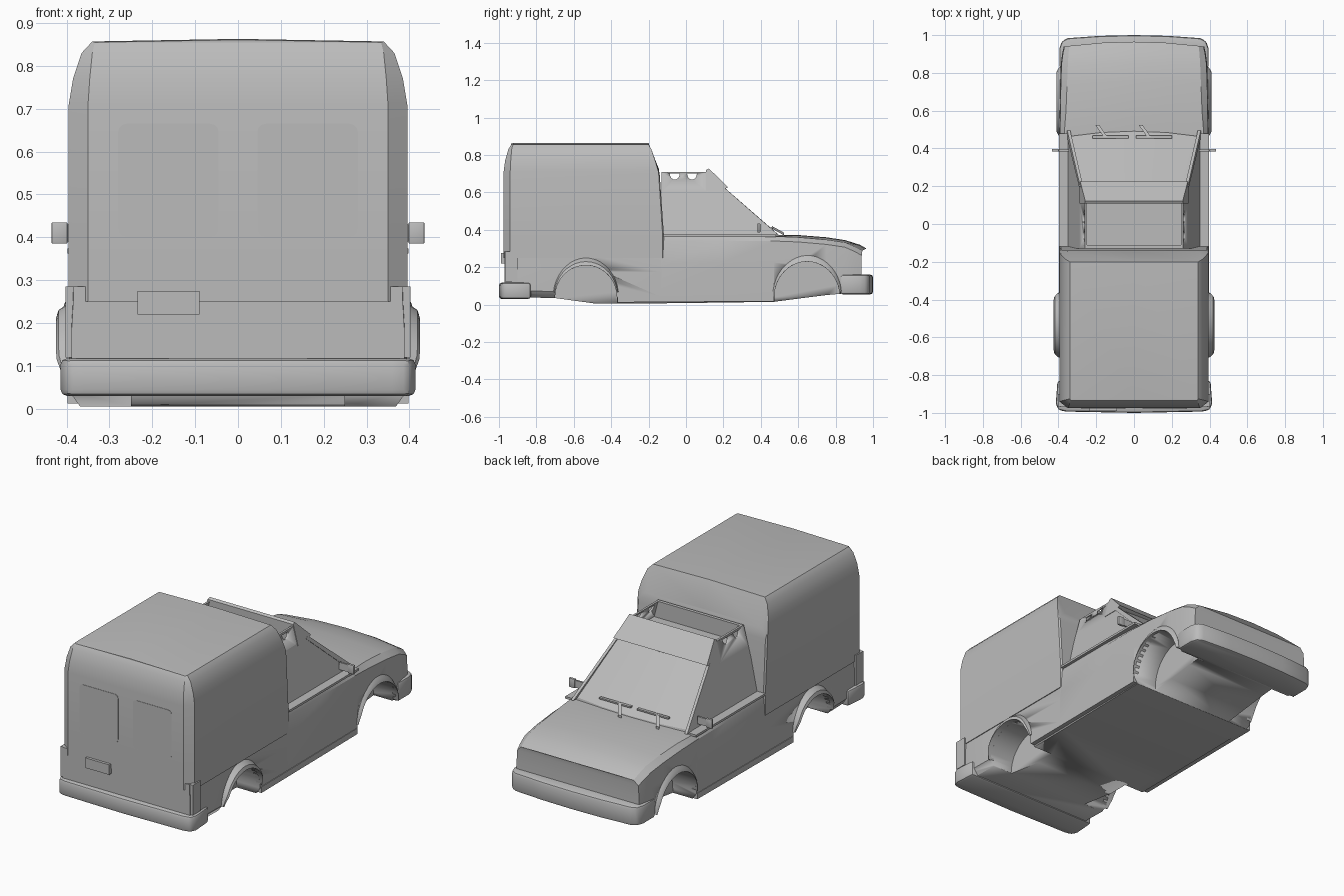
import bpy, bmesh, math

if "Cube" in bpy.data.objects:
    bpy.data.objects.remove(bpy.data.objects["Cube"])

paint = bpy.data.materials.new("light_grey")
paint.diffuse_color = (0.5, 0.5, 0.5, 1)
paint.use_nodes = True
paint.node_tree.nodes["Principled BSDF"].inputs["Base Color"].default_value = paint.diffuse_color


def finish(name, bm, bevel=0.0, angle=30):
    bmesh.ops.recalc_face_normals(bm, faces=bm.faces)
    me = bpy.data.meshes.new(name)
    bm.to_mesh(me)
    bm.free()
    ob = bpy.data.objects.new(name, me)
    bpy.context.collection.objects.link(ob)
    me.materials.append(paint)
    bpy.ops.object.select_all(action='DESELECT')
    ob.select_set(True)
    bpy.context.view_layer.objects.active = ob
    if bevel:
        m = ob.modifiers.new("bevel", 'BEVEL')
        m.width, m.segments = bevel, 2
        bpy.ops.object.modifier_apply(modifier=m.name)
    bpy.ops.object.shade_smooth_by_angle(angle=math.radians(angle))
    return ob


def loft(name, rings):
    """Skin half rings of (x, y, z), bottom to top centre, mirrored in x."""
    bm = bmesh.new()
    loops, n = [], len(rings[0])
    for r in rings:
        full = list(r) + [(-x, y, z) for x, y, z in reversed(r[:-1])]
        loops.append([bm.verts.new(p) for p in full])
    k = len(loops[0])
    for a, b in zip(loops, loops[1:]):
        for i in range(k):
            j = (i + 1) % k
            bm.faces.new((a[i], a[j], b[j], b[i]))
    for c in (loops[0], loops[-1]):
        for i in range(n - 2):
            bm.faces.new((c[i], c[i + 1], c[k - 2 - i], c[k - 1 - i]))
        bm.faces.new((c[n - 2], c[n - 1], c[n]))
    return finish(name, bm)


def extrude(name, pts, lo, hi, axis='x', mirror=False, bevel=0.0):
    """Extrude a 2D outline along an axis; lo and hi may depend on the point."""
    bm = bmesh.new()
    for s in ((1, -1) if mirror else (1,)):
        ends = []
        for lim in (lo, hi):
            ring = []
            for a, b in pts:
                t = lim(a, b) if callable(lim) else lim
                x, y, z = {'x': (t, a, b), 'y': (a, t, b), 'z': (a, b, t)}[axis]
                ring.append(bm.verts.new((s * x, y, z)))
            ends.append(ring)
            bm.faces.new(ring)
        for i in range(len(pts)):
            j = (i + 1) % len(pts)
            bm.faces.new((ends[0][i], ends[0][j], ends[1][j], ends[1][i]))
    return finish(name, bm, bevel)


def rect(x0, x1, z0, z1, r=0.0):
    if not r:
        return [(x0, z0), (x1, z0), (x1, z1), (x0, z1)]
    out = []
    for cx, cz, a0 in ((x1 - r, z1 - r, 0), (x0 + r, z1 - r, 90),
                       (x0 + r, z0 + r, 180), (x1 - r, z0 + r, 270)):
        out += [(cx + r * math.cos(math.radians(a0 + d)),
                 cz + r * math.sin(math.radians(a0 + d))) for d in (0, 30, 60, 90)]
    return out


def cut(ob, cutter):
    m = ob.modifiers.new("cut", 'BOOLEAN')
    m.operation, m.solver, m.object = 'DIFFERENCE', 'EXACT', cutter
    bpy.context.view_layer.objects.active = ob
    bpy.ops.object.modifier_apply(modifier=m.name)
    bpy.data.objects.remove(cutter)


def arc(cy, cz, a, b, d0, d1, n=18):
    return [(cy + a * math.cos(math.radians(d0 + (d1 - d0) * i / n)),
             cz + b * math.sin(math.radians(d0 + (d1 - d0) * i / n))) for i in range(n + 1)]


# Lower body: stations of y, bottom, top, half width, top half width, crown
stations = [(-.97, .045, .285, .388, .385, 0), (-.93, .04, .285, .394, .39, 0),
            (-.7, .035, .285, .394, .39, 0), (-.48, .005, .285, .394, .39, 0),
            (-.135, .007, .285, .394, .39, 0), (-.125, .007, .365, .394, .38, 0),
            (.2, .011, .365, .395, .38, 0), (.47, .015, .365, .395, .37, .008),
            (.6, .032, .36, .394, .36, .012), (.75, .051, .347, .391, .354, .013),
            (.85, .06, .332, .387, .35, .013), (.93, .06, .308, .38, .346, .012),
            (.965, .07, .288, .372, .342, .012)]
rings = []
for y, zb, zt, w, wt, c in stations:
    half = [(w - .025, zb), (w, zb + .035), (w, zb + (zt - zb) * .6),
            (w - .004, zt - .025), (wt, zt), (wt * .5, zt + c * .8), (0, zt + c)]
    bow = .03 if y > .9 else 0
    rings.append([(x, y - bow * (x / .4) ** 2, z) for x, z in half])
body = loft("lower_body", rings)

# Wheel wells and arch lips: centre y, half length, inner and outer height, reach
for label, cy, a, h, h2, reach in (("rear", -.535, .165, .17, .21, .425),
                                   ("front", .647, .175, .19, .225, .41)):
    well = arc(cy, .04, a, h, 0, 180) + [(cy - a, -.1), (cy + a, -.1)]
    cut(body, extrude("well_cutter", well, .25, .6, mirror=True))
    inner, outer = arc(cy, .04, a, h, 8, 172), arc(cy, .04, a + .012, h2, 8, 172)
    bm = bmesh.new()
    for s in (1, -1):
        rows = []
        for (y0, z0), (y1, z1) in zip(inner, outer):
            k = min(1, (z0 - .04) / .08)
            out = .396 + (reach - .396) * k
            rows.append([bm.verts.new((s * x, y, z)) for x, y, z in (
                (.37, y0, z0), (out, y0, z0), (out - .006 * k, (y0 + y1) / 2, (z0 + z1) / 2),
                (.39, y1, z1))])
        for p, q in zip(rows, rows[1:]):
            for i in range(4):
                bm.faces.new((p[i], p[(i + 1) % 4], q[(i + 1) % 4], q[i]))
        bm.faces.new(rows[0])
        bm.faces.new(rows[-1])
    finish(label + "_arch_lips", bm)

# Cargo box: rear face ring, two shoulder rings and front face ring
heights = [(.395, .25), (.395, .37), (.395, .71), (.385, .77), (.365, .83), (.34, .857), (0, .863)]
rear = [(.35, -.975, .25), (.35, -.975, .37), (.35, -.975, .71), (.346, -.967, .77),
        (.34, -.95, .83), (.334, -.935, .855), (0, -.935, .861)]
rear_y = [-.94, -.94, -.94, -.937, -.932, -.925, -.925]
front_y = [-.125, -.125, -.147, -.165, -.185, -.2, -.2]
front = [(.388, -.118, .25), (.388, -.118, .37), (.386, -.138, .66), (.38, -.14, .69),
         (.365, -.143, .71), (.34, -.145, .72), (0, -.145, .725)]
loft("cargo_box", [rear, [(x, y, z) for (x, z), y in zip(heights, rear_y)],
                   [(x, y, z) for (x, z), y in zip(heights, front_y)], front])

# Rear doors: window panes, number plate, corner lamps
extrude("rear_windows", rect(.045, .28, .40, .665, .02), -.977, -.97, 'y', mirror=True)
extrude("number_plate", rect(-.235, -.09, .22, .275), -.99, -.96, 'y')
extrude("tail_lamps", [(-.966, .12), (-.9, .12), (-.9, .285), (-.966, .285)], .36, .402, mirror=True)

# Bumpers
def bumper(name, half, z0, z1):
    outline = half + [(-x, y) for x, y in reversed(half) if x]
    extrude(name, outline, z0, z1, 'z', bevel=.014)

bumper("rear_bumper", [(.405, -.83), (.414, -.95), (.40, -.985), (.36, -.993), (0, -1.0)], .03, .117)
bumper("front_bumper", [(.395, .825), (.395, .93), (.382, .968), (.35, .984), (.18, .996), (0, 1.0)],
       .055, .16)


# Cab upper, leaning inwards with height
def lean(y, z):
    return .35 - .265 * (z - .37)

def cab_ring(y0, y1, z0, z1, bulge):
    w0, w1 = lean(0, z0), lean(0, z1)
    return [(w0, y0, z0), (w1, y1, z1), (w1 * .5, y1 + bulge * .75, z1), (0, y1 + bulge, z1)]

bm = bmesh.new()
cols = []
for f in (-1, -.5, 0, .5, 1):
    b = 1 - f * f
    cols.append([bm.verts.new((f * lean(0, z), y, z)) for y, z in (
        (-.13, .34), (.47 + .03 * b, .34), (.46 + .03 * b, .378), (.2 + .012 * b, .62), (-.13, .62))])
for p, q in zip(cols, cols[1:]):
    for i in range(5):
        bm.faces.new((p[i], p[(i + 1) % 5], q[(i + 1) % 5], q[i]))
bm.faces.new(cols[0])
bm.faces.new(cols[-1])
finish("cab_shell", bm, angle=20)
extrude("windscreen_pillars", [(.455, .372), (.495, .372), (.2, .63), (.18, .622)],
        lambda y, z: lean(y, z) - .012, lambda y, z: lean(y, z) + .004, mirror=True)

# Open roof tray: sloped visor, side panels with lamp openings, rear bar
extrude("roof_visor", [(.108, .61), (.19, .61), (.225, .628), (.122, .728), (.108, .72)],
        lambda y, z: -lean(y, z) - .003, lambda y, z: lean(y, z) + .003)
sides = extrude("roof_tray_sides", [(-.13, .60), (.12, .60), (.12, .71), (-.13, .71)],
                lambda y, z: lean(y, z) - .012, lean, mirror=True)
for cy in (-.06, .032):
    cut(sides, extrude("lamp_cutter", arc(cy, .70, .026, .032, 180, 360, 8), .15, .4, mirror=True))
extrude("roof_tray_rear_bar", [(-.13, .61), (-.112, .61), (-.112, .71), (-.13, .71)],
        lambda y, z: -lean(y, z), lean)

# Waist strips and sills along the doors
extrude("waist_strips", rect(-.12, .48, .362, .374), .35, .398, mirror=True)
extrude("sills", [(-.365, .012), (.47, .018), (.47, .05), (-.365, .045)], .36, .398, mirror=True)

# Door mirrors on short stalks
extrude("door_mirrors", rect(.398, .435, .385, .435), .383, .397, 'y', mirror=True, bevel=.003)
extrude("mirror_stalks", rect(.345, .40, .39, .43), .385, .395, 'y', mirror=True)

# Wipers: blades across the screen and arms from the scuttle
for x in (-.125, .105):
    extrude("wiper_blade", rect(x - .095, x + .095, .408, .416), .452, .468, 'y')
    extrude("wiper_arm", [(x - .08, .525), (x - .06, .525), (x - .015, .46), (x - .035, .46)],
            lambda a, b: .37 + (.525 - b) * .55, lambda a, b: .384 + (.525 - b) * .55, 'z')
